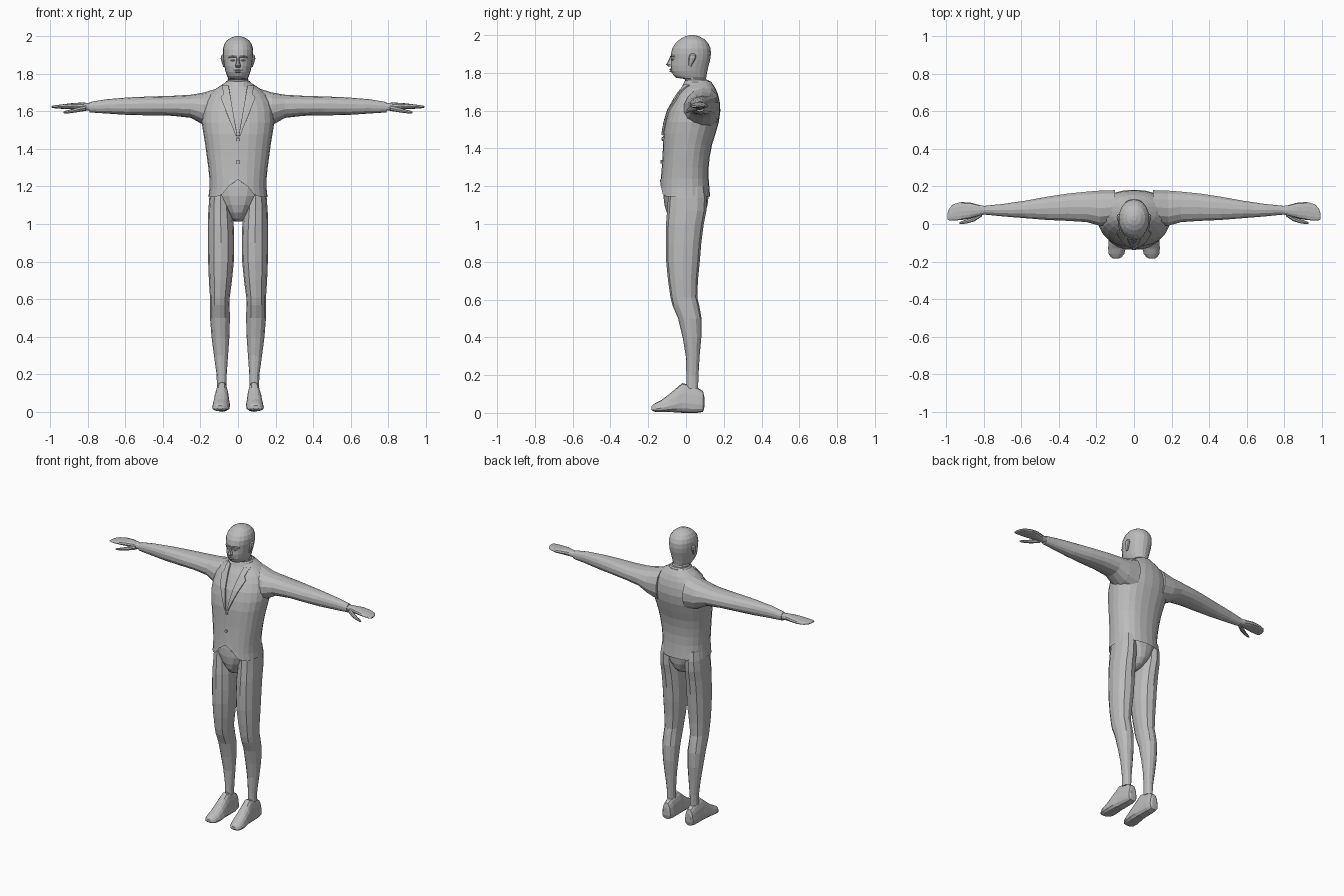
import bpy, bmesh, math
from mathutils import Vector
from mathutils.bvhtree import BVHTree

grey = bpy.data.materials.new("plain_grey")
grey.diffuse_color = (0.5, 0.5, 0.5, 1)


def make(name, verts, faces, mirror=False):
    me = bpy.data.meshes.new(name)
    me.from_pydata(verts, [], faces)
    bm = bmesh.new()
    bm.from_mesh(me)
    bmesh.ops.recalc_face_normals(bm, faces=bm.faces)
    bm.to_mesh(me)
    bm.free()
    me.materials.append(grey)
    ob = bpy.data.objects.new(name, me)
    bpy.context.collection.objects.link(ob)
    if mirror:
        ob.modifiers.new("mirror", 'MIRROR').use_mirror_merge = False
    return ob


def loft(name, axis, rings, n=14, p=2.2, taper=0.0, mirror=False, cap=(True, True), rule=None):
    """Skin rounded sections (position, a0, a1, b0, b1) placed along an axis."""
    verts, faces = [], []
    for pos, a0, a1, b0, b1 in rings:
        for i in range(n):
            t = 2 * math.pi * i / n - math.pi / 2
            c, s = math.cos(t), math.sin(t)
            c = math.copysign(abs(c) ** (2 / p), c)
            s = math.copysign(abs(s) ** (2 / p), s)
            a = (a0 + a1) / 2 + c * (a1 - a0) / 2 * (1 - taper * (s + 1) / 2)
            b = (b0 + b1) / 2 + s * (b1 - b0) / 2
            v = {'x': (pos, a, b), 'y': (a, pos, b), 'z': (a, b, pos)}[axis]
            verts.append(rule(*v) if rule else v)
    for r in range(len(rings) - 1):
        for i in range(n):
            j = (i + 1) % n
            faces.append((r * n + i, r * n + j, (r + 1) * n + j, (r + 1) * n + i))
    if cap[0]:
        faces.append(tuple(range(n)))
    if cap[1]:
        faces.append(tuple(range((len(rings) - 1) * n, len(rings) * n)))
    return make(name, verts, faces, mirror)


def sym(rows):
    """Rows (z, half width, front y, back y) to full sections."""
    return [(z, -h, h, y0, y1) for z, h, y0, y1 in rows]


# Jacket, with the front hem cut away in an arch
def hem(x, y, z):
    if y < -0.04 and abs(x) < 0.1 and z < 1.236:
        z = max(z, 1.236 - 0.4 * abs(x) - 6 * x * x)
    return x, y, z


jacket = loft("jacket", 'z', sym([
    (1.145, .157, -.138, .128), (1.19, .152, -.136, .124), (1.24, .152, -.133, .12),
    (1.30, .158, -.128, .12), (1.36, .166, -.124, .126), (1.42, .174, -.122, .138),
    (1.48, .184, -.12, .157), (1.54, .193, -.11, .174), (1.60, .19, -.093, .182),
    (1.65, .178, -.066, .178), (1.69, .152, -.042, .168), (1.72, .118, -.02, .155),
    (1.755, .064, .0, .132)]), n=24, p=2.3, cap=(False, True), rule=hem)
bm = bmesh.new()
bm.from_mesh(jacket.data)
tree = BVHTree.FromBMesh(bm)
bm.free()


def front_y(x, z):
    hit = tree.ray_cast(Vector((x, -1, z)), Vector((0, 1, 0)))[0]
    return hit.y if hit else 0.0


# Lapels laid on the chest, widening up to the neck
verts, faces = [], []
rows = 12
for k in range(rows + 1):
    t = k / rows
    z = 1.47 + 0.265 * t
    inner = 0.004 + 0.046 * t
    width = 0.008 + 0.045 * min(t / 0.75, 1) if t < 0.8 else 0.034
    for x in (inner, inner + width / 2, inner + width):
        verts.append((x, front_y(x, z) - 0.006, z))
    if k:
        for c in range(2):
            a = (k - 1) * 3 + c
            faces.append((a, a + 1, a + 4, a + 3))
lapel = make("lapel", verts, faces, True)
sol = lapel.modifiers.new("thickness", 'SOLIDIFY')
sol.thickness, sol.offset = 0.009, 0

# Jacket buttons
for z in (1.33, 1.45):
    y = front_y(0, z)
    loft("button", 'y', [(y - .008, -.009, .009, z - .009, z + .009),
                         (y + .004, -.01, .01, z - .01, z + .01)], n=8, p=2)

# Sleeves, hands and thumbs
loft("sleeve", 'x', [
    (.10, .0, .182, 1.50, 1.725), (.18, -.012, .18, 1.525, 1.70), (.25, .008, .174, 1.565, 1.688),
    (.35, .015, .164, 1.576, 1.682), (.46, .02, .147, 1.578, 1.679), (.58, .03, .125, 1.58, 1.674),
    (.70, .04, .107, 1.588, 1.664), (.79, .049, .098, 1.594, 1.649)], n=14, mirror=True)
loft("hand", 'x', [
    (.77, .056, .092, 1.602, 1.642), (.82, .045, .1, 1.605, 1.646), (.87, .03, .114, 1.61, 1.645),
    (.92, .021, .117, 1.612, 1.639), (.965, .018, .104, 1.615, 1.633),
    (.985, .02, .08, 1.617, 1.63), (.992, .024, .06, 1.62, 1.627)], n=12, mirror=True)
loft("thumb", 'x', [
    (.81, .04, .07, 1.602, 1.632), (.85, .014, .046, 1.596, 1.622), (.89, .003, .025, 1.59, 1.61),
    (.92, -.001, .014, 1.588, 1.602), (.93, .001, .008, 1.59, 1.597)], n=8, mirror=True)

# Trousers: seat and legs
loft("trouser_seat", 'z', sym([
    (1.012, .018, -.05, .03), (1.03, .036, -.08, .07), (1.06, .058, -.102, .1),
    (1.10, .09, -.114, .114), (1.15, .125, -.12, .12), (1.20, .142, -.118, .112),
    (1.25, .142, -.11, .105)]), n=18)
loft("trouser_leg", 'z', [
    (.13, .062, .112, .002, .064), (.20, .06, .114, .002, .066), (.30, .053, .128, -.001, .072),
    (.40, .046, .141, -.018, .081), (.50, .043, .149, -.042, .082), (.57, .045, .149, -.072, .07),
    (.61, .044, .149, -.082, .06), (.70, .032, .155, -.095, .063), (.80, .022, .159, -.105, .073),
    (.90, .02, .161, -.107, .081), (1.0, .023, .161, -.106, .094), (1.07, .03, .158, -.1, .108),
    (1.14, .035, .153, -.095, .11), (1.20, .04, .145, -.085, .1)], n=12, mirror=True)

# Shoes
loft("shoe", 'y', [
    (.097, .065, .11, .03, .085), (.09, .05, .122, .005, .115), (.06, .043, .127, .0, .134),
    (.02, .042, .13, .0, .148), (-.02, .04, .132, .0, .158), (-.05, .037, .138, .003, .132),
    (-.09, .034, .143, .004, .098), (-.13, .036, .146, .004, .068), (-.16, .045, .142, .005, .053),
    (-.177, .062, .128, .01, .042), (-.183, .075, .115, .016, .034)],
    n=14, p=2.7, taper=.4, mirror=True)

# Head and neck
loft("head", 'z', sym([
    (1.70, .06, .0, .125), (1.745, .056, .002, .11), (1.768, .055, -.008, .107),
    (1.774, .052, -.052, .107), (1.787, .058, -.067, .109), (1.81, .066, -.078, .113),
    (1.84, .073, -.081, .12), (1.87, .078, -.078, .128), (1.90, .081, -.08, .132),
    (1.93, .081, -.073, .13), (1.955, .074, -.057, .119), (1.977, .059, -.034, .1),
    (1.992, .037, -.008, .072), (2.0, .012, .018, .046)]), n=20, p=2.1)

# Shirt collar around the neck
loft("collar", 'z', sym([
    (1.73, .075, -.02, .14), (1.755, .067, -.008, .127), (1.762, .061, .0, .118)]), n=16)

# Face: nose, lips, brows, eyes and ears
loft("nose", 'z', sym([
    (1.886, .007, -.084, -.06), (1.86, .01, -.096, -.06), (1.844, .015, -.106, -.06),
    (1.834, .014, -.094, -.06)]), n=8)
for name, z, w in (("upper_lip", 1.818, .023), ("lower_lip", 1.808, .019)):
    loft(name, 'x', [(-w, -.078, -.066, z - .001, z + .001), (0, -.088, -.066, z - .005, z + .005),
                     (w, -.078, -.066, z - .001, z + .001)], n=8)
loft("brow", 'x', [(.008, -.085, -.06, 1.884, 1.893), (.03, -.08, -.056, 1.887, 1.897),
                   (.05, -.066, -.045, 1.883, 1.89)], n=8, mirror=True)
loft("eye", 'x', [(.015, -.077, -.06, 1.869, 1.872), (.026, -.08, -.056, 1.864, 1.876),
                  (.04, -.071, -.05, 1.869, 1.872)], n=8, mirror=True)
loft("ear", 'z', [(1.835, .07, .078, .012, .028), (1.855, .07, .085, .012, .04),
                  (1.88, .07, .092, .014, .054), (1.895, .07, .091, .018, .052),
                  (1.903, .07, .084, .026, .044)], n=8, mirror=True)
